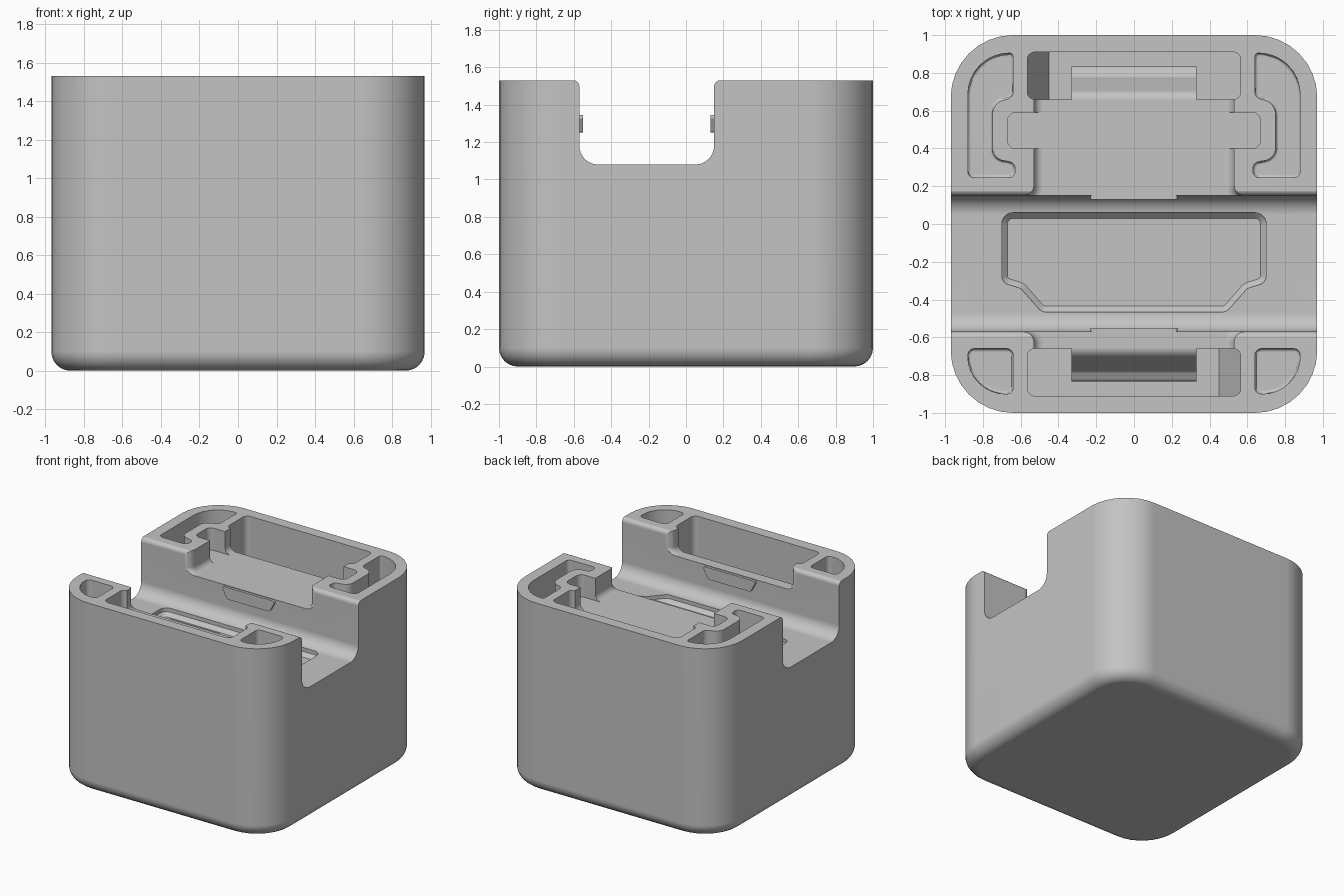
import bpy, bmesh, math
from mathutils import Vector

cube = bpy.data.objects.get("Cube")
if cube:
    bpy.data.objects.remove(cube, do_unlink=True)

grey = bpy.data.materials.new("plain grey")
grey.use_nodes = True
grey.diffuse_color = (0.55, 0.55, 0.55, 1)
grey.node_tree.nodes["Principled BSDF"].inputs["Base Color"].default_value = grey.diffuse_color

TOP, FLOOR, LEDGE = 1.53, 1.08, 1.35      # rim, channel floor, recess floor
FRONT, BACK = -0.57, 0.15                 # channel walls


def rounded(corners, steps=8):
    """Outline from (a, b, radius) corners, each replaced by a tangent arc."""
    out = []
    for i, (a, b, r) in enumerate(corners):
        p = Vector((a, b))
        if r == 0:
            out.append(p)
            continue
        u = (Vector(corners[i - 1][:2]) - p).normalized()
        v = (Vector(corners[(i + 1) % len(corners)][:2]) - p).normalized()
        half = u.angle(v) / 2
        centre = p + (u + v).normalized() * (r / math.sin(half))
        start = p + u * (r / math.tan(half)) - centre
        sweep = start.angle_signed(p + v * (r / math.tan(half)) - centre)
        for k in range(steps + 1):
            t = -sweep * k / steps
            c, s = math.cos(t), math.sin(t)
            out.append(centre + Vector((start.x * c - start.y * s, start.x * s + start.y * c)))
    return out


def prism(name, corners, lo, hi, axis="z", bevel=0, segments=6):
    """Extrude an outline along an axis, with an optional bevel round the low end."""
    place = {"x": lambda p, h: (h, p.x, p.y),
             "y": lambda p, h: (p.x, h, p.y),
             "z": lambda p, h: (p.x, p.y, h)}[axis]
    pts = rounded(corners)
    bm = bmesh.new()
    low = [bm.verts.new(place(p, lo)) for p in pts]
    high = [bm.verts.new(place(p, hi)) for p in pts]
    base = bm.faces.new(low)
    bm.faces.new(high)
    for i in range(len(pts)):
        bm.faces.new((low[i - 1], low[i], high[i], high[i - 1]))
    bmesh.ops.recalc_face_normals(bm, faces=bm.faces)
    if bevel:
        bmesh.ops.bevel(bm, geom=list(base.edges), offset=bevel, segments=segments,
                        profile=0.5, affect='EDGES', clamp_overlap=False)
    mesh = bpy.data.meshes.new(name)
    bm.to_mesh(mesh)
    bm.free()
    mesh.materials.append(grey)
    obj = bpy.data.objects.new(name, mesh)
    bpy.context.collection.objects.link(obj)
    return obj


def box(x0, x1, y0, y1, r):
    return [(x0, y0, r), (x1, y0, r), (x1, y1, r), (x0, y1, r)]


def flip(corners):
    return [(-a, b, r) for a, b, r in corners]


def mirrored(half):
    """Close a right-hand half outline with its mirror image."""
    return half + flip(half)[::-1]


# Main block
body = prism("body", box(-0.97, 0.97, -1, 1, 0.33), 0, TOP, bevel=0.1)

# Channel running from side to side
rim = TOP + 0.001
cutters = [prism("channel_cutter", [
    (FRONT, FLOOR, 0.1), (BACK, FLOOR, 0.1), (BACK, rim, 0.035), (BACK + 0.1, rim, 0),
    (BACK + 0.1, 1.8, 0), (FRONT - 0.1, 1.8, 0), (FRONT - 0.1, rim, 0), (FRONT, rim, 0.035)],
    -1.2, 1.2, "x")]

# Shallow tray in the channel floor
tray = mirrored([(0.7, 0.06, 0.06), (0.7, -0.31, 0.05), (0.6, -0.34, 0.05), (0.49, -0.465, 0.05)])
cutters.append(prism("tray_cutter", tray, FLOOR - 0.06, 1.2, bevel=0.03, segments=1))

# Open recesses with flared mouths, and the deep slots behind them
for side, mouth, end in ((1, BACK, 0.72), (-1, FRONT, -0.72)):
    flare = 0.055
    recess = mirrored([(0.53, end, 0), (0.53, mouth, flare), (0.65, mouth, 0),
                       (0.65, mouth - side * 0.2, 0)])
    cutters.append(prism("recess_cutter", recess, LEDGE, 1.8, bevel=0.05))
    slot = box(-0.565, 0.565, min(side * 0.66, side * 0.91), max(side * 0.66, side * 0.91), 0.04)
    cutters.append(prism("slot_cutter", slot, 0.85, 1.8))

# Cross slot holding a hinge bar
cutters.append(prism("hinge_slot_cutter", box(-0.67, 0.67, 0.4, 0.59, 0.045), LEDGE, 1.8))

# Hollow corner pockets
back_pocket = [(0.64, 0.905, 0.02), (0.88, 0.905, 0.22), (0.88, 0.245, 0.035),
               (0.63, 0.245, 0.035), (0.63, 0.325, 0.035), (0.75, 0.345, 0.07),
               (0.75, 0.64, 0.08), (0.64, 0.67, 0.04)]
front_pocket = [(0.64, -0.66, 0.035), (0.88, -0.66, 0.035),
                (0.88, -0.9, 0.2), (0.64, -0.9, 0.035)]
for pocket in (back_pocket, front_pocket):
    for shape in (pocket, flip(pocket)):
        cutters.append(prism("pocket_cutter", shape, 1.1, 1.8, bevel=0.018, segments=3))

# Carve the block
bpy.context.view_layer.objects.active = body
for cutter in cutters:
    mod = body.modifiers.new("cut", 'BOOLEAN')
    mod.operation = 'DIFFERENCE'
    mod.solver = 'EXACT'
    mod.object = cutter
    bpy.ops.object.modifier_apply(modifier=mod.name)
    bpy.data.objects.remove(cutter, do_unlink=True)

parts = [body]

# Snap tabs on the channel walls
tab = [(-0.24, 1.345, 0.015), (0.24, 1.345, 0.015), (0.19, 1.25, 0.02), (-0.19, 1.25, 0.02)]
parts.append(prism("back_tab", tab, BACK - 0.02, BACK + 0.02, "y"))
parts.append(prism("front_tab", tab, FRONT - 0.02, FRONT + 0.02, "y"))

# Curved lip and end ramp in each deep slot
lip = [(0.62, LEDGE - 0.005, 0), (0.69, LEDGE - 0.005, 0.06), (0.78, 1.15, 0.04),
       (0.835, 1.12, 0.03), (0.835, 0.84, 0), (0.62, 0.84, 0)]
ramp = [(-0.6, 0.84, 0), (-0.6, 1.07, 0), (-0.565, 1.07, 0), (-0.445, 0.84, 0)]
for side, label in ((1, "back"), (-1, "front")):
    parts.append(prism(label + "_slot_lip", [(side * a, b, r) for a, b, r in lip], -0.33, 0.33, "x"))
    ends = sorted((side * 0.65, side * 0.92))
    parts.append(prism(label + "_slot_ramp", [(side * a, b, r) for a, b, r in ramp], *ends, "y"))

# Smooth curves, crisp edges, clean flat faces
for obj in parts:
    bpy.ops.object.select_all(action='DESELECT')
    obj.select_set(True)
    bpy.context.view_layer.objects.active = obj
    bpy.ops.object.shade_smooth_by_angle(angle=math.radians(30))
    weighted = obj.modifiers.new("flat_faces", 'WEIGHTED_NORMAL')
    weighted.keep_sharp = True
